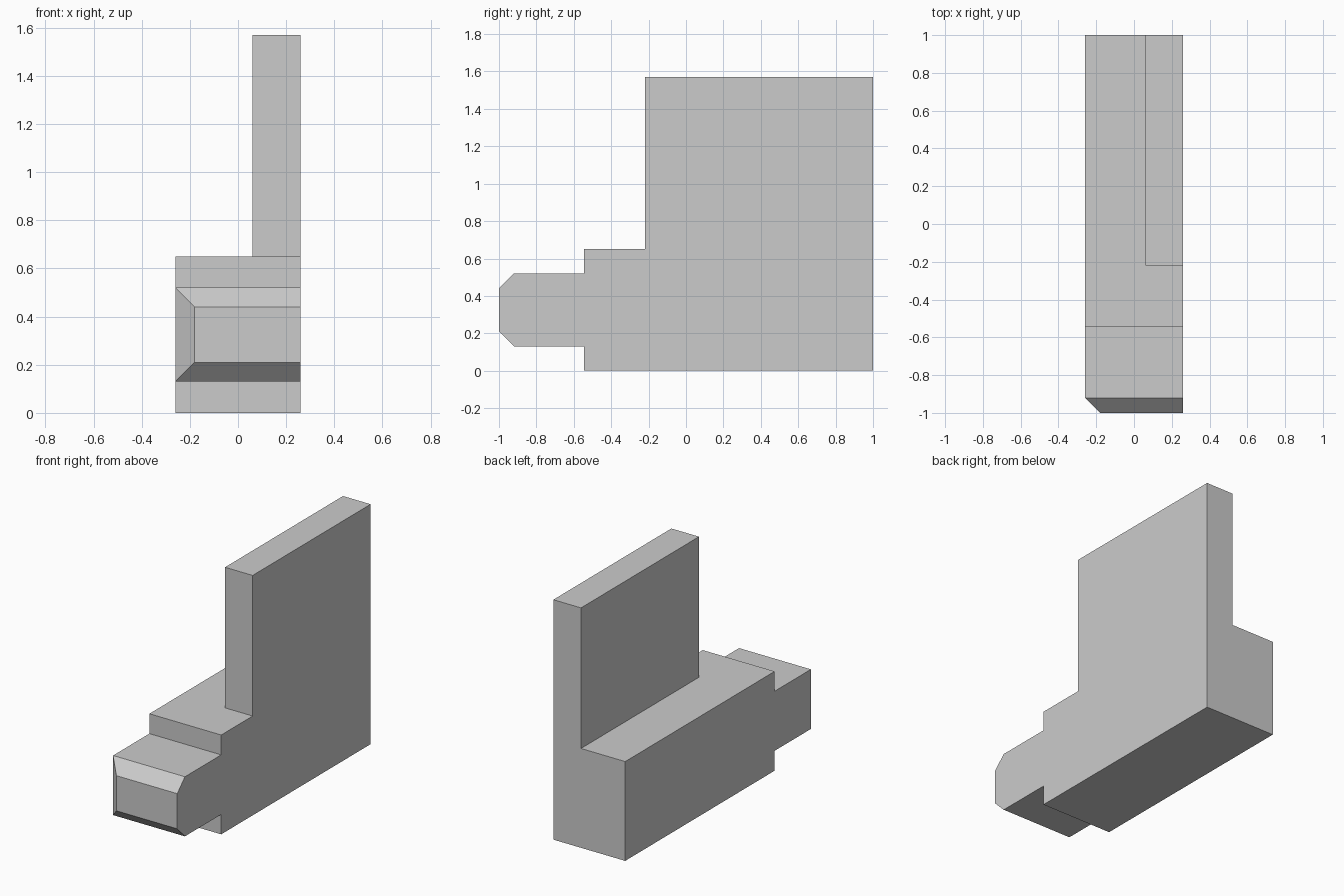
import bpy, bmesh, math
from mathutils import Vector

cube = bpy.data.objects.get("Cube")
if cube:
    bpy.data.objects.remove(cube, do_unlink=True)

HALF_WIDTH = 0.26
BASE_TOP, WALL_TOP = 0.65, 1.57
WALL_X, WALL_FRONT = 0.06, -0.22

grey = bpy.data.materials.new("plain grey")
grey.use_nodes = True
colour = (0.6, 0.6, 0.6, 1)
grey.diffuse_color = colour
grey.node_tree.nodes["Principled BSDF"].inputs["Base Color"].default_value = colour


def top_face(bm, x, y):
    """Base-top face lying on the given side of the wall lines."""
    return next(f for f in bm.faces if f.normal.z > 0.9
                and abs(f.calc_center_median().z - BASE_TOP) < 0.001
                and f.calc_center_median().x > x and f.calc_center_median().y > y)


def split_face(bm, face, point, normal):
    bmesh.ops.bisect_plane(bm, geom=[face, *face.edges, *face.verts],
                           plane_co=point, plane_no=normal)
    bm.normal_update()


bm = bmesh.new()

# Base with its front tongue: side profile (y, z) extruded across the width
profile = [(1, 0), (1, BASE_TOP), (-0.545, BASE_TOP), (-0.545, 0.52), (-0.92, 0.52),
           (-1, 0.44), (-1, 0.21), (-0.92, 0.13), (-0.545, 0.13), (-0.545, 0)]
side = bm.faces.new([bm.verts.new((-HALF_WIDTH, y, z)) for y, z in profile])
ext = bmesh.ops.extrude_face_region(bm, geom=[side], use_keep_orig=True)
bmesh.ops.translate(bm, vec=(2 * HALF_WIDTH, 0, 0),
                    verts=[v for v in ext["geom"] if isinstance(v, bmesh.types.BMVert)])
bmesh.ops.recalc_face_normals(bm, faces=bm.faces[:])

# Chamfer on the right front corner of the tongue
cut = bmesh.ops.bisect_plane(bm, geom=bm.verts[:] + bm.edges[:] + bm.faces[:],
                             plane_co=(-HALF_WIDTH, -0.92, 0), plane_no=(-1, -1, 0),
                             clear_outer=True)
rim = [e for e in cut["geom_cut"] if isinstance(e, bmesh.types.BMEdge)]
bmesh.ops.holes_fill(bm, edges=rim, sides=0)
bmesh.ops.recalc_face_normals(bm, faces=bm.faces[:])
bm.normal_update()

# Upright wall raised from the left rear part of the base top
split_face(bm, top_face(bm, -1, -1), (WALL_X, 0, 0), (1, 0, 0))
split_face(bm, top_face(bm, WALL_X, -1), (0, WALL_FRONT, 0), (0, 1, 0))
ext = bmesh.ops.extrude_face_region(bm, geom=[top_face(bm, WALL_X, 0.2)])
bmesh.ops.translate(bm, vec=Vector((0, 0, WALL_TOP - BASE_TOP)),
                    verts=[v for v in ext["geom"] if isinstance(v, bmesh.types.BMVert)])

# Merge coplanar faces so the sides are seamless
bmesh.ops.dissolve_limit(bm, angle_limit=math.radians(1),
                         verts=bm.verts[:], edges=bm.edges[:])
bmesh.ops.recalc_face_normals(bm, faces=bm.faces[:])

mesh = bpy.data.meshes.new("base_with_wall")
bm.to_mesh(mesh)
bm.free()
mesh.materials.append(grey)
bpy.context.collection.objects.link(bpy.data.objects.new("base_with_wall", mesh))
